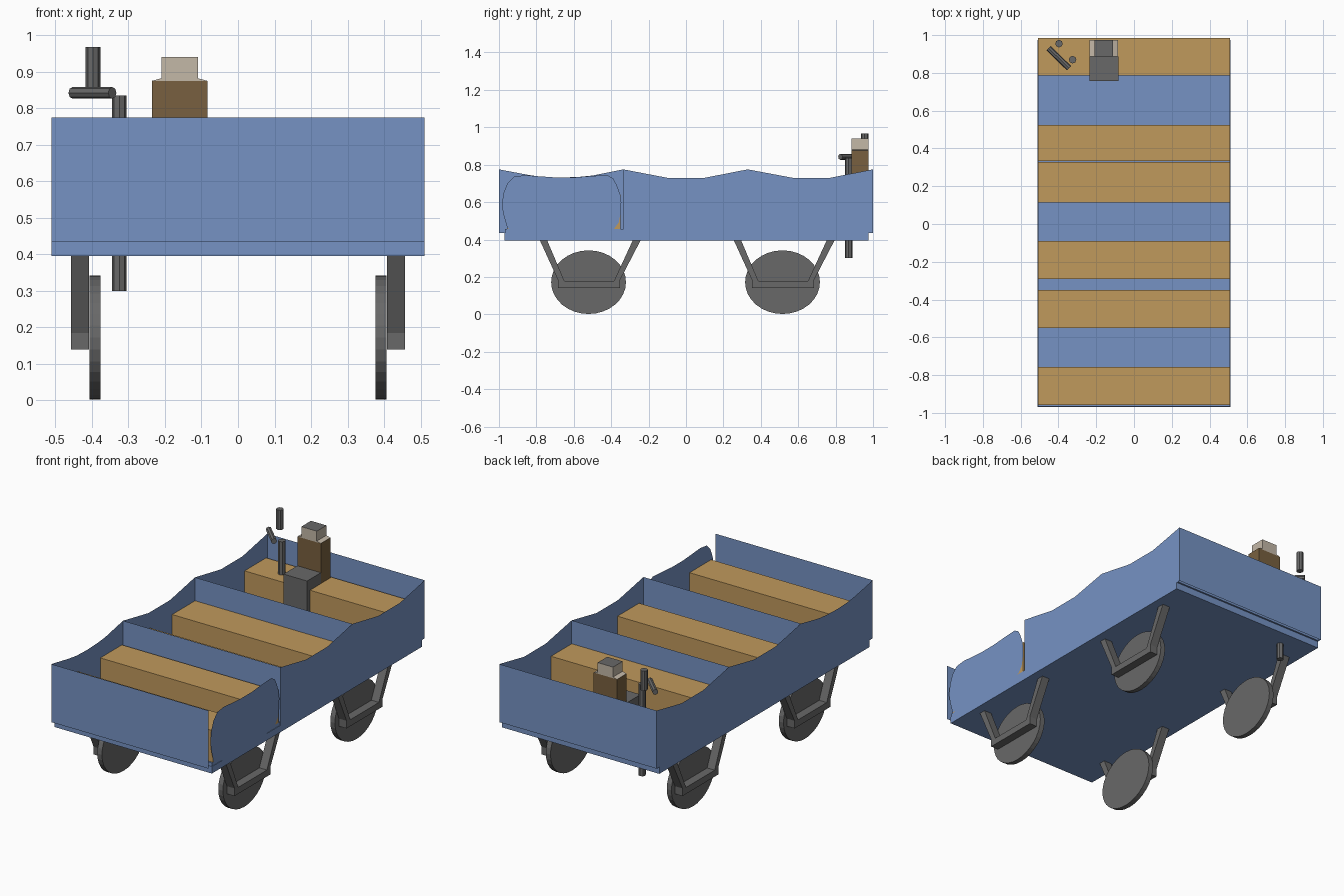
import bpy, bmesh, math
from mathutils import Vector

if "Cube" in bpy.data.objects:
    bpy.data.objects.remove(bpy.data.objects["Cube"])


def material(name, rgb):
    m = bpy.data.materials.new(name)
    m.diffuse_color = (*rgb, 1)
    m.use_nodes = True
    m.node_tree.nodes["Principled BSDF"].inputs["Base Color"].default_value = m.diffuse_color
    return m


BLUE = material("blue_paint", (0.18, 0.29, 0.55))
WOOD = material("tan_wood", (0.53, 0.32, 0.108))
GREY = material("dark_grey", (0.14, 0.14, 0.14))
BROWN = material("brown_cloth", (0.19, 0.118, 0.05))
SKIN = material("pale_skin", (0.55, 0.48, 0.39))


def finish(name, bm, *mats):
    mesh = bpy.data.meshes.new(name)
    bm.to_mesh(mesh)
    bm.free()
    for m in mats:
        mesh.materials.append(m)
    ob = bpy.data.objects.new(name, mesh)
    bpy.context.collection.objects.link(ob)
    return ob


def box(name, x, y, z, mat):
    bm = bmesh.new()
    bmesh.ops.create_cube(bm, size=1)
    for v in bm.verts:
        v.co = [r[0] if c < 0 else r[1] for c, r in zip(v.co, (x, y, z))]
    return finish(name, bm, mat)


def side_panel(name, profile, x0, x1, mat):
    """Flat (y, z) outline at x0; extruded to x1 when they differ."""
    bm = bmesh.new()
    f = bm.faces.new([bm.verts.new((x0, y, z)) for y, z in profile])
    if x1 != x0:
        new = bmesh.ops.extrude_face_region(bm, geom=[f])["geom"]
        for v in new:
            if isinstance(v, bmesh.types.BMVert):
                v.co.x = x1
        if f.is_valid and len(bm.faces) == len(profile) + 1:
            bm.faces.new(list(reversed([v for v in f.verts])))
    elif x0 > 0:
        f.normal_update()
        if f.normal.x < 0:
            f.normal_flip()
    if x1 != x0:
        bmesh.ops.recalc_face_normals(bm, faces=bm.faces)
    return finish(name, bm, mat)


def cross_wall(name, y, z0, z1):
    bm = bmesh.new()
    bm.faces.new([bm.verts.new(p) for p in
                  ((-W, y, z0), (W, y, z0), (W, y, z1), (-W, y, z1))])
    return finish(name, bm, BLUE)


def rod(name, a, b, r, sides=8):
    a, b = Vector(a), Vector(b)
    bm = bmesh.new()
    bmesh.ops.create_cone(bm, cap_ends=True, segments=sides, radius1=r,
                          radius2=r, depth=(b - a).length)
    bm.transform((b - a).to_track_quat('Z', 'Y').to_matrix().to_4x4())
    bmesh.ops.translate(bm, verts=bm.verts, vec=(a + b) / 2)
    return finish(name, bm, GREY)


W, BASE, DECK, FLOOR, TOP, DIP = 0.51, 0.395, 0.435, 0.455, 0.775, 0.73

# Chassis slab and inner floor
box("chassis_slab", (-W, W), (-0.97, 0.975), (BASE, DECK), BLUE)
box("cabin_floor", (-W + .003, W - .003), (-0.967, 0.985), (DECK, FLOOR), BLUE)

# Scalloped thin side walls: left is full length, right leaves a door bay
scallop = [(1, TOP), (0.77, DIP), (0.57, DIP), (0.33, TOP), (0.1, DIP),
           (-0.1, DIP), (-0.335, TOP)]
front_bay = [(-0.5, 0.742), (-0.57, 0.735), (-0.67, 0.731), (-0.77, 0.735),
             (-0.84, 0.745), (-1, TOP)]
side_panel("left_wall", [(-1, DECK), (1, DECK)] + scallop + front_bay, -W, -W, BLUE)
side_panel("right_wall", [(-0.335, DECK), (1, DECK)] + scallop, W, W, BLUE)

# Rounded door panel in the front right bay
door = [(-0.87, DECK), (-0.46, DECK), (-0.385, 0.457), (-0.36, 0.49),
        (-0.348, 0.55), (-0.346, 0.6), (-0.355, 0.65), (-0.37, 0.69),
        (-0.388, 0.725), (-0.42, 0.744), (-0.5, 0.74), (-0.6, 0.732),
        (-0.7, 0.732), (-0.8, 0.739), (-0.86, 0.744), (-0.92, 0.736),
        (-0.955, 0.7), (-0.975, 0.65), (-0.985, 0.585), (-0.975, 0.53),
        (-0.955, 0.46)]
side_panel("door_panel", door, W, W, BLUE)

# End walls and cabin dividers
for name, y in (("front_wall", -1), ("front_divider", -0.335),
                ("rear_divider", 0.33), ("back_wall", 1)):
    cross_wall(name, y, DECK, TOP)

# Bench seats
for i, (y0, y1) in enumerate(((-0.957, -0.757), (-0.55, -0.35), (-0.29, -0.09),
                              (0.115, 0.327), (0.333, 0.525), (0.785, 0.985))):
    box(f"bench_{i + 1}", (-W + .003, W - .003), (y0, y1), (FLOOR, 0.64), WOOD)

# Oval wheels and the hangers that carry them
hanger = [(-0.26, 0.395), (-0.164, 0.185), (-0.164, 0.14), (0.169, 0.14),
          (0.169, 0.185), (0.278, 0.395), (0.236, 0.395), (0.136, 0.178),
          (-0.129, 0.178), (-0.221, 0.395)]
for end, y in (("front", -0.521), ("rear", 0.516)):
    rim = [(y + 0.2 * math.cos(t), 0.172 + 0.17 * math.sin(t))
           for t in (2 * math.pi * k / 32 for k in range(32))]
    for side, s in (("left", -1), ("right", 1)):
        side_panel(f"{end}_{side}_wheel", rim, s * 0.377, s * 0.407, GREY)
        side_panel(f"{end}_{side}_hanger", [(y + a, b) for a, b in hanger],
                   s * 0.408, s * 0.457, GREY)

# Brake column, crank arm and handle
rod("brake_column", (-0.325, 0.87, 0.30), (-0.325, 0.87, 0.835), 0.02)
rod("crank_arm", (-0.453, 0.931, 0.842), (-0.344, 0.825, 0.842), 0.016)
rod("crank_handle", (-0.397, 0.955, 0.852), (-0.397, 0.955, 0.968), 0.02)

# Seated driver: legs, torso, sloped shoulders, head with dark top
box("driver_legs", (-0.236, -0.083), (0.758, 0.886), (FLOOR, 0.704), GREY)
box("driver_torso", (-0.235, -0.084), (0.886, 0.975), (0.64, 0.875), BROWN)
bm = bmesh.new()
rings = []
for hw, z in ((0.0755, 0.875), (0.05, 0.882), (0.05, 0.94)):
    rings.append([bm.verts.new((-0.16 + sx * hw, y, z)) for sx, y in
                  ((-1, 0.886), (1, 0.886), (1, 0.975), (-1, 0.975))])
for lo, hi in zip(rings, rings[1:]):
    for i in range(4):
        j = (i + 1) % 4
        bm.faces.new((lo[i], lo[j], hi[j], hi[i]))
bm.faces.new(rings[-1]).material_index = 1
finish("driver_head", bm, SKIN, GREY)
